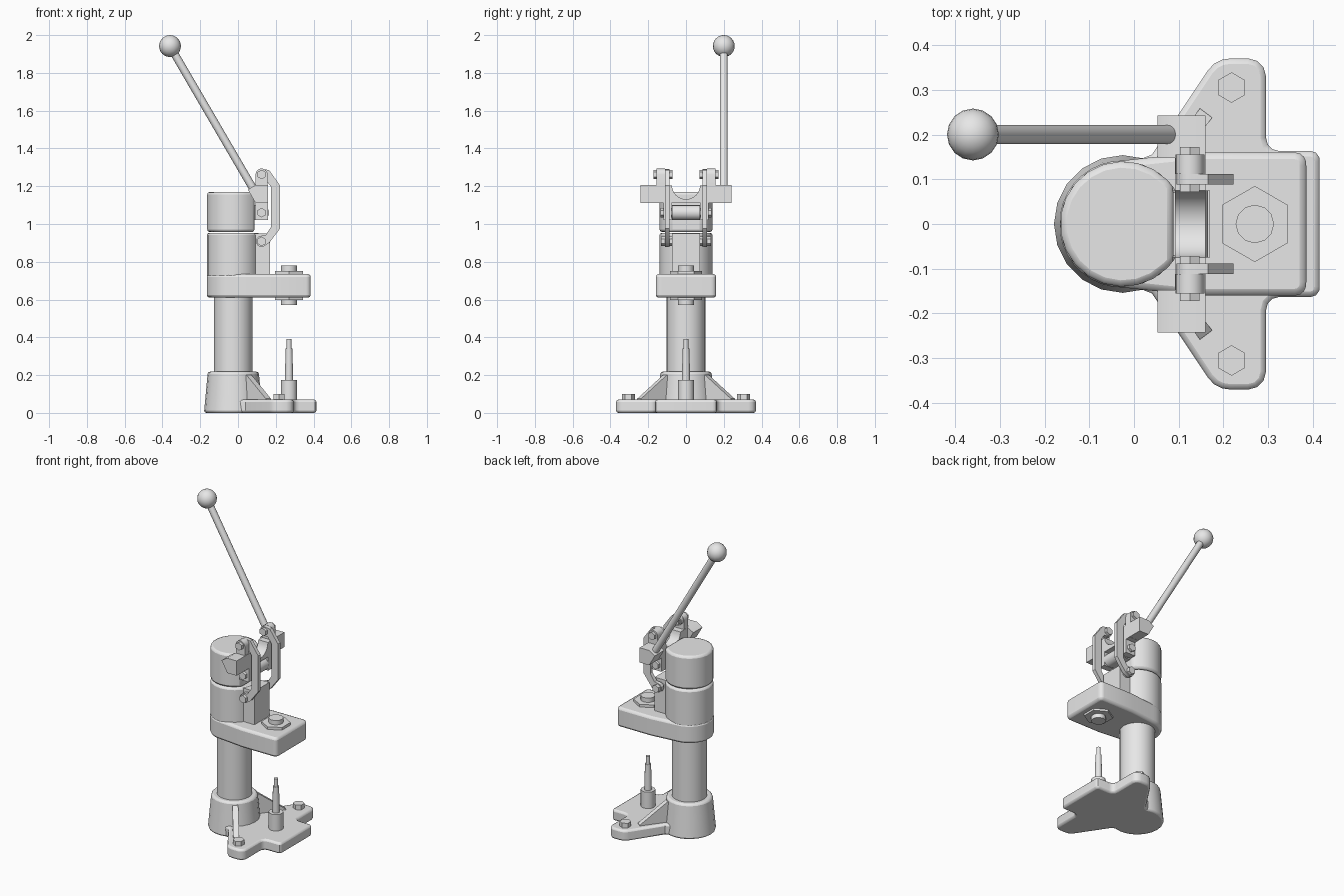
import bpy, bmesh, math
from mathutils import Vector

cube = bpy.data.objects.get("Cube")
if cube:
    bpy.data.objects.remove(cube)

steel = bpy.data.materials.new("cast grey")
steel.use_nodes = True
GREY = (0.8, 0.8, 0.8, 1)
steel.diffuse_color = GREY
steel.node_tree.nodes["Principled BSDF"].inputs["Base Color"].default_value = GREY


def finish(name, bm, bevel=0.0, segments=2):
    """Turn a bmesh into a named, shaded object with optional rounded edges."""
    bmesh.ops.recalc_face_normals(bm, faces=bm.faces)
    mesh = bpy.data.meshes.new(name)
    bm.to_mesh(mesh)
    bm.free()
    mesh.materials.append(steel)
    ob = bpy.data.objects.new(name, mesh)
    bpy.context.collection.objects.link(ob)
    if bevel:
        mod = ob.modifiers.new("rounded edges", "BEVEL")
        mod.width, mod.segments = bevel, segments
        mod.limit_method, mod.angle_limit = "ANGLE", math.radians(40)
    bpy.ops.object.select_all(action="DESELECT")
    ob.select_set(True)
    bpy.context.view_layer.objects.active = ob
    bpy.ops.object.shade_smooth_by_angle(angle=math.radians(32))
    return ob


def rod(name, a, b, r1, r2=None, sides=16, bevel=0.0, turn=0.0):
    """Cylinder or cone between two points."""
    a, b = Vector(a), Vector(b)
    bm = bmesh.new()
    bmesh.ops.create_cone(bm, cap_ends=True, segments=sides, radius1=r1,
                          radius2=r1 if r2 is None else r2, depth=(b - a).length)
    quat = (b - a).to_track_quat("Z", "Y")
    for v in bm.verts:
        c, s = math.cos(turn), math.sin(turn)
        p = Vector((c * v.co.x - s * v.co.y, s * v.co.x + c * v.co.y, v.co.z))
        v.co = quat @ p + (a + b) / 2
    return finish(name, bm, bevel)


def prism(name, outline, lo, hi, axis="z", bevel=0.0):
    """Extrude an outline: (x, y) along z, or (x, z) along y."""
    bm = bmesh.new()
    place = (lambda p, t: (p[0], p[1], t)) if axis == "z" else (lambda p, t: (p[0], t, p[1]))
    face = bm.faces.new([bm.verts.new(place(p, lo)) for p in outline])
    ext = bmesh.ops.extrude_face_region(bm, geom=[face])
    move = Vector(place((0, 0), hi - lo))
    bmesh.ops.translate(bm, vec=move, verts=[v for v in ext["geom"] if isinstance(v, bmesh.types.BMVert)])
    return finish(name, bm, bevel)


def box(name, x, y, z, bevel=0.0):
    corners = [(x[0], y[0]), (x[1], y[0]), (x[1], y[1]), (x[0], y[1])]
    return prism(name, corners, z[0], z[1], bevel=bevel)


def arc(cx, cy, r, start, end, n):
    return [(cx + r * math.cos(math.radians(start + (end - start) * i / n)),
             cy + r * math.sin(math.radians(start + (end - start) * i / n))) for i in range(n + 1)]


def mirrored(half):
    """Close an outline by reflecting it in the x axis."""
    return half + [(x, -y) for x, y in reversed(half)]


AXIS = -0.025   # column centre
TOOL = 0.27     # tool centre

# Base plate with bolted side lobes, column socket and column
half_base = ([(0.415, 0.14)] + arc(0.395, 0.143, 0.02, 20, 90, 2)
             + arc(0.325, 0.193, 0.03, 270, 180, 3) + arc(0.255, 0.33, 0.04, 0, 90, 3)
             + arc(0.215, 0.31, 0.06, 90, 145, 3) + [(0.04, 0.155), (AXIS, 0.13)])
prism("base_plate", mirrored(half_base), 0, 0.07, bevel=0.012)
rod("column_socket", (AXIS, 0, 0), (AXIS, 0, 0.218), 0.155, 0.135, 20, 0.012)
rod("column", (AXIS, 0, 0.2), (AXIS, 0, 0.65), 0.103, sides=24)

# Arm reaching forward from the collar
half_arm = ([(0.385, 0.13)] + arc(0.36, 0.135, 0.025, 10, 90, 3)
            + [(0.14, 0.16)] + arc(AXIS, 0, 0.142, 90, 171, 8))
prism("arm", mirrored(half_arm), 0.61, 0.735, bevel=0.015)
rod("collar", (AXIS, 0, 0.62), (AXIS, 0, 0.953), 0.14, sides=20, bevel=0.012)
box("collar_block", (0.05, 0.17), (-0.075, 0.075), (0.72, 0.95))

# Sliding head, flattened towards the linkage
half_head = [(0.088, 0.085)] + arc(AXIS, 0, 0.14, 45, 171, 8)
prism("sliding_head", mirrored(half_head), 0.957, 1.17, bevel=0.014)
box("head_lug", (0.06, 0.125), (-0.07, 0.07), (1.02, 1.1))
rod("pivot_barrel", (0.125, -0.075, 1.06), (0.125, 0.075, 1.06), 0.04)

# Anvil pin, and the tool bolt through the arm
rod("anvil_boss", (TOOL, 0, 0.06), (TOOL, 0, 0.175), 0.043, sides=12)
rod("anvil_pin", (TOOL, 0, 0.17), (TOOL, 0, 0.34), 0.022, 0.018, 12)
rod("anvil_tip", (TOOL, 0, 0.34), (TOOL, 0, 0.39), 0.013, sides=12)
rod("upper_tool_nut", (TOOL, 0, 0.73), (TOOL, 0, 0.752), 0.085, sides=6)
rod("upper_tool_bolt", (TOOL, 0, 0.74), (TOOL, 0, 0.78), 0.043, sides=12)
rod("lower_tool_nut", (TOOL, 0, 0.597), (TOOL, 0, 0.62), 0.085, sides=6)
rod("lower_tool_bolt", (TOOL, 0, 0.57), (TOOL, 0, 0.6), 0.043, sides=12)

# Cross yoke: a bar with a round hollow in the middle and a wing on each end
bm = bmesh.new()
hollow = [(y, 1.206 - math.sqrt(max(0, 0.0056 - y * y))) for y in
          [0.0748 * math.sin(math.radians(a)) for a in range(-90, 91, 15)]]
section = [(-0.15, 1.11), (-0.15, 1.206)] + hollow + [(0.15, 1.206), (0.15, 1.11)]
face = bm.faces.new([bm.verts.new((0.092, y, z)) for y, z in section])
ext = bmesh.ops.extrude_face_region(bm, geom=[face])
bmesh.ops.translate(bm, vec=(0.068, 0, 0),
                    verts=[v for v in ext["geom"] if isinstance(v, bmesh.types.BMVert)])
finish("yoke_bar", bm)
wing = [(0.052, 1.182), (0.092, 1.206), (0.16, 1.206), (0.16, 1.111), (0.093, 1.111)]

# Curved link, drawn from the side
link = (arc(0.125, 1.262, 0.03, 270, 90, 6) + [(0.165, 1.285), (0.222, 1.205), (0.222, 0.975)]
        + [(0.165, 0.9)] + arc(0.125, 0.908, 0.03, 290, 90, 6)
        + [(0.145, 0.94), (0.175, 0.985), (0.175, 1.195), (0.15, 1.232)])
ear = [(0.093, 1.2)] + arc(0.125, 1.262, 0.032, 180, 0, 8) + [(0.157, 1.2)]


def span(s, a, b):
    return (a, b) if s > 0 else (-b, -a)


for s, side in ((1, "back"), (-1, "front")):
    prism(side + "_yoke_wing", wing, *span(s, 0.148, 0.242), axis="y")
    prism(side + "_yoke_ear", ear, *span(s, 0.112, 0.155), axis="y")
    box(side + "_yoke_cheek", (0.092, 0.16), span(s, 0.078, 0.118), (1.022, 1.15))
    prism(side + "_link", link, *span(s, 0.088, 0.112), axis="y")
    # Pivot bolts
    for label, z, inner, outer in (("upper", 1.262, 0.072, 0.172), ("middle", 1.06, 0.07, 0.135),
                                   ("lower", 0.908, 0.065, 0.132)):
        rod(f"{side}_{label}_pivot_bolt", (0.125, s * inner, z), (0.125, s * outer, z), 0.025, sides=6)
    # Base bolts
    rod(side + "_base_bolt", (0.218, s * 0.305, 0.06), (0.218, s * 0.305, 0.1), 0.034, sides=6)
    # Sloping rib between socket and base plate
    along = Vector((0.6, 0.8 * s, 0))
    across = Vector((-0.8 * s, 0.6, 0)) * 0.017
    start = Vector((AXIS, 0, 0))
    bm = bmesh.new()
    rings = [[bm.verts.new(start + along * d + across * k + Vector((0, 0, z)))
              for d, z in ((0.1, 0.05), (0.31, 0.05), (0.31, 0.075), (0.14, 0.2), (0.1, 0.2))]
             for k in (-1, 1)]
    bm.faces.new(rings[0])
    bm.faces.new(rings[1])
    for i in range(5):
        j = (i + 1) % 5
        bm.faces.new((rings[0][i], rings[0][j], rings[1][j], rings[1][i]))
    finish(side + "_rib", bm)

# Lever and ball knob
KNOB = (-0.36, 0.2, 1.942)
rod("lever", (0.09, 0.2, 1.17), KNOB, 0.021, sides=16)
bm = bmesh.new()
bmesh.ops.create_uvsphere(bm, u_segments=16, v_segments=12, radius=0.058)
bmesh.ops.translate(bm, vec=KNOB, verts=bm.verts)
finish("ball_knob", bm)
